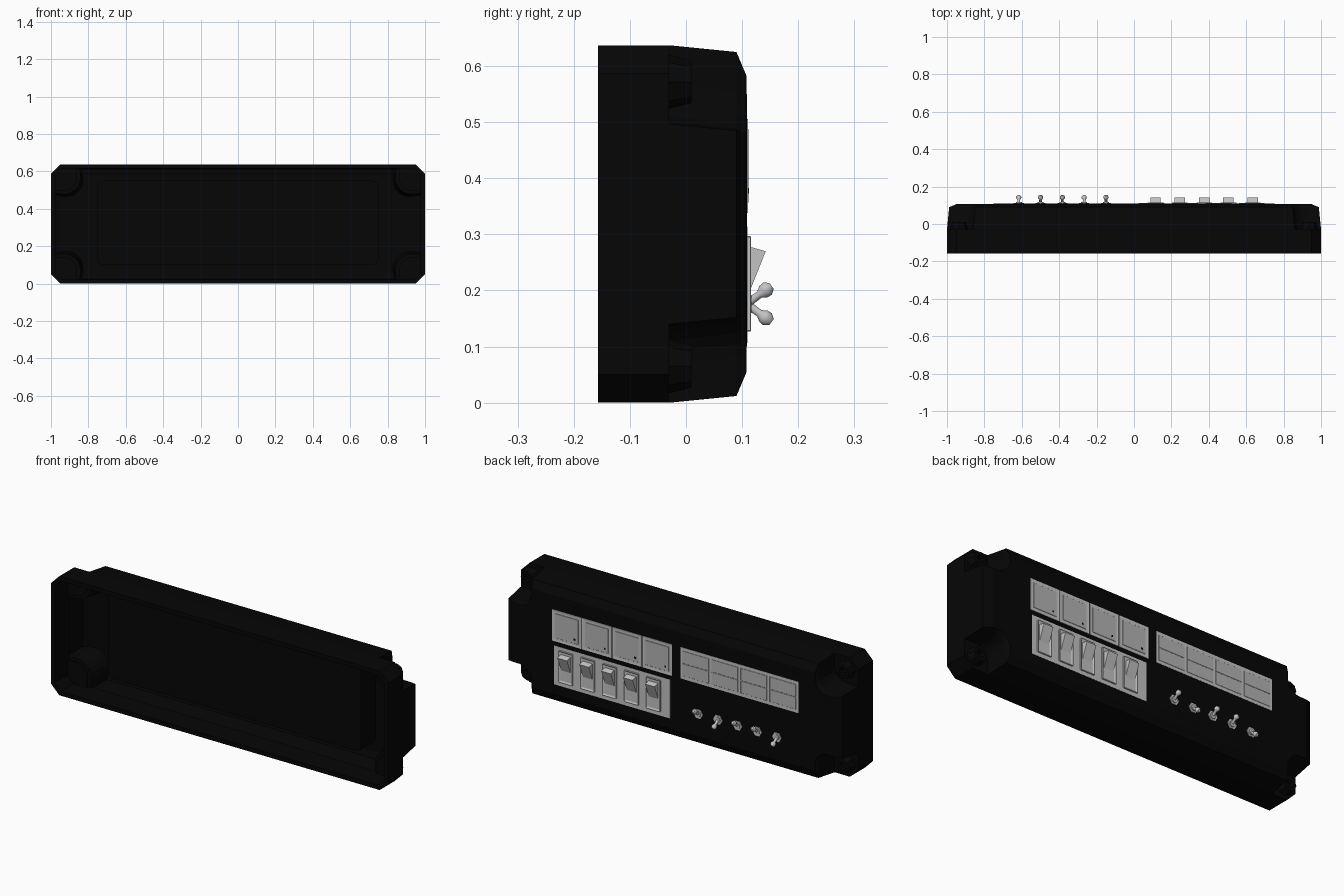
import bpy, bmesh, math
from mathutils import Vector

cube = bpy.data.objects.get("Cube")
if cube:
    bpy.data.objects.remove(cube)

H = 0.637          # overall height
MID = H / 2
FRONT, STEP, BACK = -0.157, -0.03, 0.108


def material(name, value):
    m = bpy.data.materials.new(name)
    m.use_nodes = True
    col = (value, value, value, 1)
    m.diffuse_color = col
    m.node_tree.nodes["Principled BSDF"].inputs["Base Color"].default_value = col
    return m


black = material("black plastic", 0.0018)
light = material("light grey", 0.54)
grey = material("mid grey", 0.45)


def finish(name, bm, mat, bevel=0, wall=0):
    bmesh.ops.recalc_face_normals(bm, faces=bm.faces)
    me = bpy.data.meshes.new(name)
    bm.to_mesh(me)
    bm.free()
    ob = bpy.data.objects.new(name, me)
    bpy.context.collection.objects.link(ob)
    me.materials.append(mat)
    if wall:
        s = ob.modifiers.new("wall", "SOLIDIFY")
        s.thickness, s.offset = wall, -1
    if bevel:
        b = ob.modifiers.new("bevel", "BEVEL")
        b.width, b.segments = bevel, 1
    return ob


def loft(name, rings, mat, cap_start=False, cap_end=True, wall=0):
    """Join rings of points with quads."""
    bm = bmesh.new()
    vs = [[bm.verts.new(p) for p in r] for r in rings]
    n = len(vs[0])
    for a, b in zip(vs, vs[1:]):
        for i in range(n):
            j = (i + 1) % n
            bm.faces.new((a[i], a[j], b[j], b[i]))
    if cap_start:
        bm.faces.new(vs[0])
    if cap_end:
        bm.faces.new(vs[-1])
    return finish(name, bm, mat, wall=wall)


def box(name, x, z, w, h, y0, y1, mat, bevel=0, rim=0, sink=0):
    """Box on the panel; rim and sink press a recess into its back face."""
    bm = bmesh.new()
    bmesh.ops.create_cube(bm, size=1)
    for v in bm.verts:
        v.co = (x + v.co.x * w, (y0 + y1) / 2 + v.co.y * (y1 - y0), z + v.co.z * h)
    if rim:
        bm.normal_update()
        face = [f for f in bm.faces if f.normal.y > 0.9]
        bmesh.ops.inset_region(bm, faces=face, thickness=rim, depth=0)
        bmesh.ops.translate(bm, verts=face[0].verts, vec=(0, -sink, 0))
    return finish(name, bm, mat, bevel)


def at(y, pts, inset=0):
    """Place an outline at depth y, drawn in from its outer limits."""
    lx, lz, pull = 1 - inset, MID - inset, min(inset, 0.02)
    out = []
    for x, z in pts:
        x -= math.copysign(pull, x)
        z -= math.copysign(pull, z)
        if abs(x) > 0.95:
            x = math.copysign(lx, x)
        if abs(z) > MID - 0.05:
            z = math.copysign(lz, z)
        out.append((x, y, MID + z))
    return out


def arc(cx, cz, r, start, end, steps):
    return [(cx + r * math.cos(math.radians(start + (end - start) * i / steps)),
             cz + r * math.sin(math.radians(start + (end - start) * i / steps)))
            for i in range(steps + 1)]


# Corner outlines in the +x +z quarter
CUT, NOTCH, FIL = 0.05, 0.14, 0.07
chamfer = [(1, MID - CUT), (1 - CUT, MID)]
inner_x, inner_z = 1 - NOTCH + FIL, MID - NOTCH + FIL
notch = [(1, MID - NOTCH)] + arc(inner_x, inner_z, FIL, 270, 180, 5) + [(1 - NOTCH, MID)]


def around(corner):
    out = []
    for sx, sz in ((1, 1), (-1, 1), (-1, -1), (1, -1)):
        pts = [(x * sx, z * sz) for x, z in corner]
        out += pts if sx * sz > 0 else pts[::-1]
    return out


def flat(y, pts, dz=MID):
    return [(x, y, dz + z) for x, z in pts]


# Flange: chamfered tube, open at the front
ring = around(chamfer)
loft("flange", [flat(FRONT, ring), flat(STEP, ring)], black, cap_end=False, wall=0.025)

# Housing: tapered shell with notched corners
ring = around(notch)
loft("housing", [at(STEP - 0.01, ring), at(STEP, ring), at(0.09, ring, 0.012),
                 at(BACK, ring, 0.055)], black, wall=0.02)

# Corner ledges with tapered screw bosses
ledge = notch + chamfer[::-1]
for sx in (-1, 1):
    for sz in (-1, 1):
        side = ("left" if sx > 0 else "right") + ("_upper" if sz > 0 else "_lower")
        pts = [(x * sx, z * sz) for x, z in ledge]
        loft(side + "_ledge", [flat(STEP - 0.02, pts), flat(STEP, pts)], black, cap_start=True)
        bx, bz = sx * 0.935, sz * (MID - 0.065)
        prof = [(STEP, 0.048), (0.01, 0.038), (0.01, 0.022), (-0.02, 0.022)]
        loft(side + "_screw_boss",
             [flat(y, arc(bx, bz, r, 0, 315, 7)) for y, r in prof], black)

# Control block: rounded box through the back wall, reaching into the hollow
ring = around(arc(0.72, 0.195, 0.03, 0, 90, 4))
loft("control_block", [flat(STEP, ring, 0.325), flat(0.1085, ring, 0.325)], black,
     cap_start=True)

# Upper row: square buttons on the left, split indicators on the right
ROW_Z = 0.422
box("indicator_plate", -0.393, ROW_Z, 0.7, 0.168, 0.1, 0.1095, light)
for i in range(4):
    x = 0.362 + (i - 1.5) * 0.179
    box(f"button_frame_{i}", x, ROW_Z, 0.174, 0.168, 0.1, 0.1105, light, rim=0.014, sink=0.001)
    box(f"button_cap_{i}", x, ROW_Z, 0.138, 0.132, 0.1, 0.1115, grey, bevel=0.001)
    box(f"button_dot_{i}", x - 0.048, ROW_Z - 0.044, 0.01, 0.01, 0.11, 0.112, black)
    x = -0.393 + (i - 1.5) * 0.172
    for s in (-1, 1):
        box(f"indicator_half_{i}_{'upper' if s > 0 else 'lower'}", x, ROW_Z + s * 0.034,
            0.156, 0.066, 0.1, 0.1105, grey, bevel=0.001)

# Rocker switches: shared plate, recessed bezels and wedge paddles
box("rocker_plate", 0.362, 0.21, 0.69, 0.208, 0.1, 0.1095, light)
for i in range(5):
    x = 0.375 + (i - 2) * 0.13
    box(f"rocker_bezel_{i}", x, 0.212, 0.084, 0.17, 0.1, 0.117, light,
        bevel=0.002, rim=0.012, sink=0.006)
    wedge = [(0.11, 0.277), (0.117, 0.277), (0.142, 0.27), (0.117, 0.207), (0.11, 0.19)]
    loft(f"rocker_paddle_{i}", [[(x + s * 0.028, y, z) for y, z in wedge] for s in (-1, 1)],
         light, cap_start=True)


def lathe(name, base, axis, prof, sides):
    """Turned part along an axis, given (distance, radius) pairs."""
    rot = axis.to_track_quat('Z', 'Y').to_matrix()
    rings = [[base + rot @ Vector((px, pz, d))
              for px, pz in arc(0, 0, r, 0, 360 - 360 / sides, sides - 1)] for d, r in prof]
    ob = loft(name, rings, light, cap_start=True)
    ob.data.shade_smooth()
    ob.data.set_sharp_from_angle(angle=math.radians(50))


# Toggle switches: hex nut, collar and a flared lever
for i, up in enumerate((1, -1, 1, 1, -1)):
    base = Vector((-0.15 - i * 0.1165, 0.108, 0.176))
    out = Vector((0, 1, 0))
    lathe(f"toggle_nut_{i}", base, out, [(0, 0.027), (0.004, 0.027)], 6)
    lathe(f"toggle_collar_{i}", base, out, [(0, 0.016), (0.009, 0.016)], 12)
    lean = Vector((0, 0.81, 0.59 * up))
    lathe(f"toggle_lever_{i}", base, lean,
          [(0, 0.008), (0.028, 0.007), (0.037, 0.013), (0.046, 0.014), (0.055, 0.007)], 10)
